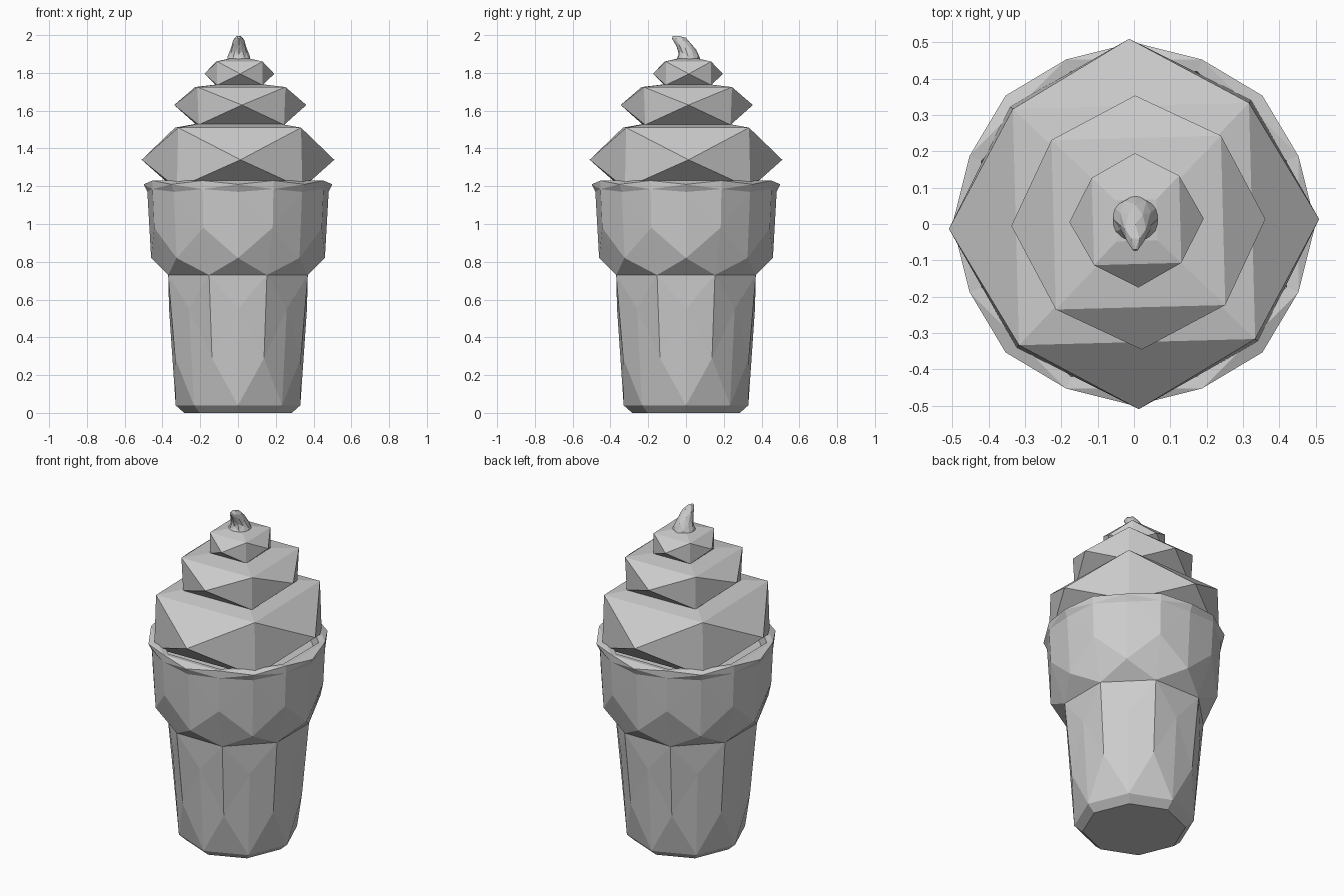
import bpy, bmesh, math
from mathutils import Matrix, Vector

old = bpy.data.objects.get("Cube")
if old:
    bpy.data.objects.remove(old, do_unlink=True)

# One plain grey for everything
grey = bpy.data.materials.new("plain_grey")
grey.use_nodes = True
colour = (0.6, 0.6, 0.6, 1)
grey.diffuse_color = colour
grey.node_tree.nodes["Principled BSDF"].inputs["Base Color"].default_value = colour


def loft(name, sides, rings, turn=0.0):
    """Stack rings (radius, half step, centre, tilt); staggered rings fold into convex facets."""
    bm = bmesh.new()
    step = math.tau / sides
    loops = []
    for radius, half, centre, tilt in rings:
        rot = Matrix.Rotation(tilt, 3, 'X')
        loop = []
        for i in range(sides):
            a = (i + half / 2) * step + turn
            loop.append(bm.verts.new(
                Vector(centre) + rot @ Vector((radius * math.cos(a), radius * math.sin(a), 0))))
        loops.append(loop)
    for k in range(len(rings) - 1):
        a, b = loops[k], loops[k + 1]
        ha, hb = rings[k][1], rings[k + 1][1]
        for i in range(sides):
            j = (i + 1) % sides
            if ha == hb:
                bm.faces.new((a[i], a[j], b[j], b[i]))
            elif hb:
                bm.faces.new((a[i], a[j], b[i]))
                bm.faces.new((a[j], b[j], b[i]))
            else:
                bm.faces.new((a[i], b[j], b[i]))
                bm.faces.new((a[i], a[j], b[j]))
    bm.faces.new(loops[0][::-1])
    bm.faces.new(loops[-1])
    bmesh.ops.recalc_face_normals(bm, faces=bm.faces)
    # Turn inward creases along a ring into outward creases between rings
    inward = []
    for loop in loops[1:-1]:
        for i in range(sides):
            edge = bm.edges.get((loop[i], loop[(i + 1) % sides]))
            if all(len(f.verts) == 3 for f in edge.link_faces) and edge.calc_face_angle_signed() < -.01:
                inward.append(edge)
    if inward:
        bmesh.ops.rotate_edges(bm, edges=inward, use_ccw=True)
    bmesh.ops.recalc_face_normals(bm, faces=bm.faces)
    mesh = bpy.data.meshes.new(name)
    bm.to_mesh(mesh)
    bm.free()
    mesh.materials.append(grey)
    obj = bpy.data.objects.new(name, mesh)
    bpy.context.collection.objects.link(obj)


def upright(profile, x=0.0, y=0.0):
    return [(r, half, (x, y, z), 0.0) for z, r, half in profile]


# Wafer cup: tapered stem, then flared collar with rim and hollow top
loft("wafer_stem", 8, upright([
    (0, .285, 0), (.04, .33, 0), (.29, .36, 1), (.55, .365, 0), (.73, .40, 1)]))
loft("wafer_collar", 8, upright([
    (.73, .40, 1), (.82, .46, 0), (.98, .48, 1), (1.17, .48, 0), (1.185, .49, 1),
    (1.21, .50, 0), (1.23, .49, 1), (1.225, .455, 1), (1.16, .44, 1)]))

# Three stacked swirl tiers
twist = math.radians(1.5)
loft("lower_swirl", 4, upright([
    (1.19, .47, 1), (1.34, .51, 0), (1.51, .46, 1), (1.53, .31, 1)]), twist)
loft("middle_swirl", 4, upright([
    (1.525, .32, 1), (1.63, .35, 0), (1.725, .33, 1), (1.74, .16, 1)], .012, .004), twist)
loft("upper_swirl", 4, upright([
    (1.735, .17, 1), (1.795, .185, 0), (1.86, .17, 1), (1.875, .08, 1)], .007, .01), twist)

# Curled tip bending forward
path = [(.012, 1.86, .07, 0), (.012, 1.885, .06, 5), (.008, 1.91, .048, 15),
        (-.005, 1.935, .04, 30), (-.025, 1.962, .034, 45),
        (-.05, 1.98, .022, 60), (-.072, 1.988, .007, 75)]
loft("curled_tip", 6, [(r, k % 2, (.004, y, z), math.radians(t))
                       for k, (y, z, r, t) in enumerate(path)], math.pi / 6)
